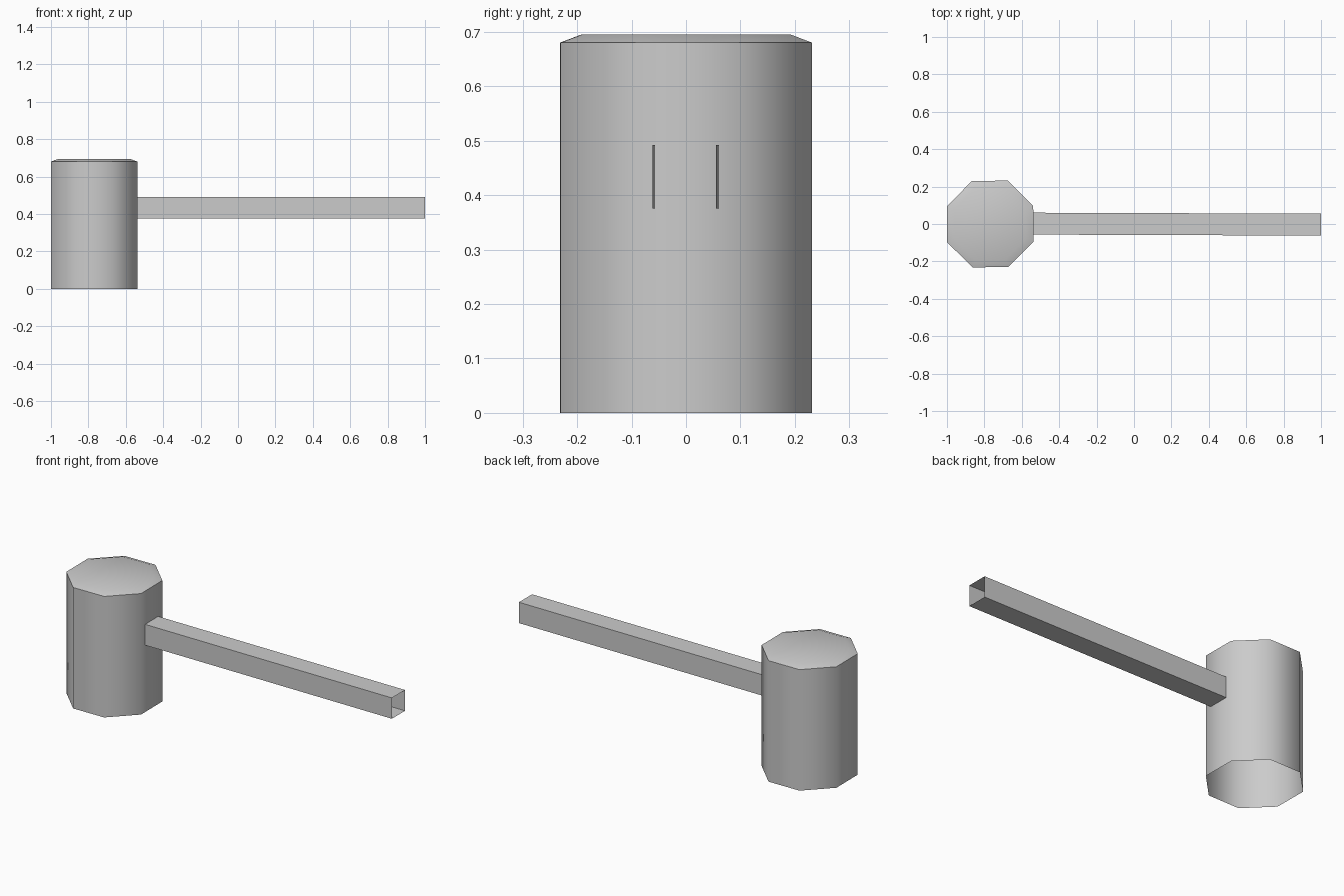
import bpy, bmesh, math
from mathutils import Matrix

cube = bpy.data.objects.get("Cube")
if cube:
    bpy.data.objects.remove(cube, do_unlink=True)

# One plain grey for the whole mallet
grey = bpy.data.materials.new("plain_grey")
grey.use_nodes = True
colour = (0.6, 0.6, 0.6, 1)
grey.diffuse_color = colour
grey.node_tree.nodes["Principled BSDF"].inputs["Base Color"].default_value = colour


def finish(bm, name, smooth_angle=None):
    mesh = bpy.data.meshes.new(name)
    bm.to_mesh(mesh)
    bm.free()
    mesh.materials.append(grey)
    obj = bpy.data.objects.new(name, mesh)
    bpy.context.collection.objects.link(obj)
    if smooth_angle:
        bpy.ops.object.select_all(action='DESELECT')
        obj.select_set(True)
        bpy.context.view_layer.objects.active = obj
        bpy.ops.object.shade_smooth_by_angle(angle=math.radians(smooth_angle))
    return obj


def tube(sides, rings, matrix, cap_end=False):
    """Open tube through (radius, height) rings, corners set so sides face the axes."""
    bm = bmesh.new()
    loops = []
    for radius, height in rings:
        angles = [math.tau * (i + 0.5) / sides for i in range(sides)]
        loops.append([bm.verts.new((radius * math.cos(a), radius * math.sin(a), height))
                      for a in angles])
    for low, high in zip(loops, loops[1:]):
        for i in range(sides):
            j = (i + 1) % sides
            bm.faces.new((low[i], low[j], high[j], high[i]))
    if cap_end:
        bm.faces.new(loops[-1])
    bm.transform(matrix)
    return bm


# Eight-sided head, hollow and open below, with a shallow chamfered top
head_radius = 0.231 / math.cos(math.pi / 8)
place = Matrix.Translation((-0.769, 0, 0)) @ Matrix.Rotation(math.radians(0.5), 4, 'Z')
finish(tube(8, [(head_radius, 0), (head_radius, 0.68), (head_radius * 0.83, 0.695)],
            place, cap_end=True), "mallet_head", 50)

# Square handle, open at the ends, running out along +x
handle_radius = 0.0585 * math.sqrt(2)
place = (Matrix.Translation((0, 0, 0.434)) @ Matrix.Rotation(math.radians(-0.2), 4, 'Z')
         @ Matrix.Rotation(math.pi / 2, 4, 'Y'))
finish(tube(4, [(handle_radius, -0.56), (handle_radius, 1)], place), "handle")
